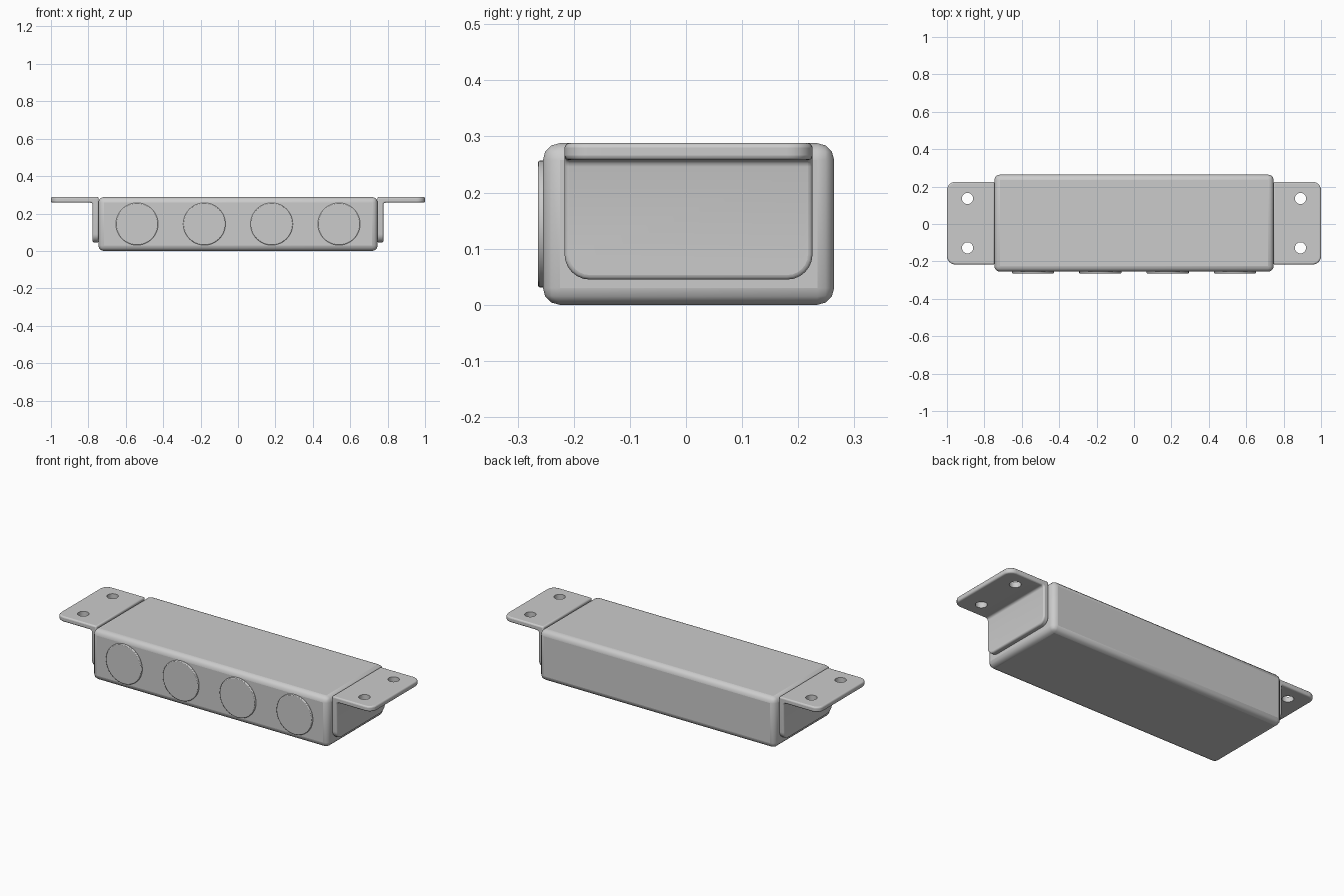
import bpy, bmesh, math

if "Cube" in bpy.data.objects:
    bpy.data.objects.remove(bpy.data.objects["Cube"])

CY = 0.0045          # depth centre of the housing and brackets
H = 0.288            # overall height


def finish(obj):
    bpy.ops.object.select_all(action='DESELECT')
    obj.select_set(True)
    bpy.context.view_layer.objects.active = obj
    bpy.ops.object.shade_smooth_by_angle(angle=math.radians(35))


def bevel(obj, width, segments):
    m = obj.modifiers.new("rounded_edges", 'BEVEL')
    m.width, m.segments = width, segments
    m.limit_method, m.angle_limit = 'ANGLE', math.radians(40)


def cylinder(name, loc, radius, depth, rot=(0, 0, 0), sides=48):
    bpy.ops.mesh.primitive_cylinder_add(vertices=sides, radius=radius, depth=depth,
                                        location=loc, rotation=rot)
    obj = bpy.context.object
    obj.name = name
    return obj


# Housing: long box with softened edges
bpy.ops.mesh.primitive_cube_add(size=1, location=(0, CY, H / 2))
housing = bpy.context.object
housing.name = "housing"
housing.scale = (1.494, 0.519, H)
bpy.ops.object.transform_apply(location=False, rotation=False, scale=True)
bevel(housing, 0.03, 3)
finish(housing)

# Four round discs on the front face
for i in range(4):
    disc = cylinder(f"front_disc_{i + 1}", (-0.54 + 0.36 * i, -0.249, 0.144), 0.113, 0.03,
                    (math.pi / 2, 0, 0), 64)
    bevel(disc, 0.004, 2)
    finish(disc)

# L-shaped mounting bracket: profile extruded along depth
profile = [(0.745, H), (1.0, H), (1.0, 0.258), (0.777, 0.258), (0.777, 0.045), (0.745, 0.045)]
bm = bmesh.new()
face = bm.faces.new([bm.verts.new((x, CY - 0.221, z)) for x, z in profile])
ext = bmesh.ops.extrude_face_region(bm, geom=[face])
bmesh.ops.translate(bm, vec=(0, 0.442, 0),
                    verts=[g for g in ext['geom'] if isinstance(g, bmesh.types.BMVert)])
bmesh.ops.recalc_face_normals(bm, faces=bm.faces[:])


def round_edges(test, radius, segments):
    edges = [e for e in bm.edges if test(*[v.co for v in e.verts])]
    bmesh.ops.bevel(bm, geom=edges, offset=radius, segments=segments, profile=0.5,
                    affect='EDGES', clamp_overlap=True)


# Rounded flange corners, rounded lower plate corners, and the bend
round_edges(lambda a, b: min(a.x, b.x) > 0.99 and abs(a.z - b.z) > 0.01, 0.045, 6)
round_edges(lambda a, b: max(a.z, b.z) < 0.05 and abs(a.x - b.x) > 0.01, 0.045, 6)
round_edges(lambda a, b: abs(a.y - b.y) > 0.4 and abs(a.x - 0.777) < 0.001
            and abs(a.z - 0.258) < 0.001, 0.012, 3)
mesh = bpy.data.meshes.new("mounting_brackets")
bm.to_mesh(mesh)
bm.free()
brackets = bpy.data.objects.new("mounting_brackets", mesh)
bpy.context.collection.objects.link(brackets)
bevel(brackets, 0.008, 3)

# Two screw holes through the flange
for i, dy in enumerate((-0.132, 0.132)):
    cutter = cylinder(f"screw_hole_cutter_{i + 1}", (0.89, CY + dy, 0.27), 0.03, 0.2, sides=32)
    cutter.hide_render = True
    cutter.hide_set(True)
    m = brackets.modifiers.new("screw_hole", 'BOOLEAN')
    m.operation, m.solver, m.object = 'DIFFERENCE', 'EXACT', cutter

# Opposite bracket
brackets.modifiers.new("other_side", 'MIRROR').use_axis[0] = True
finish(brackets)
